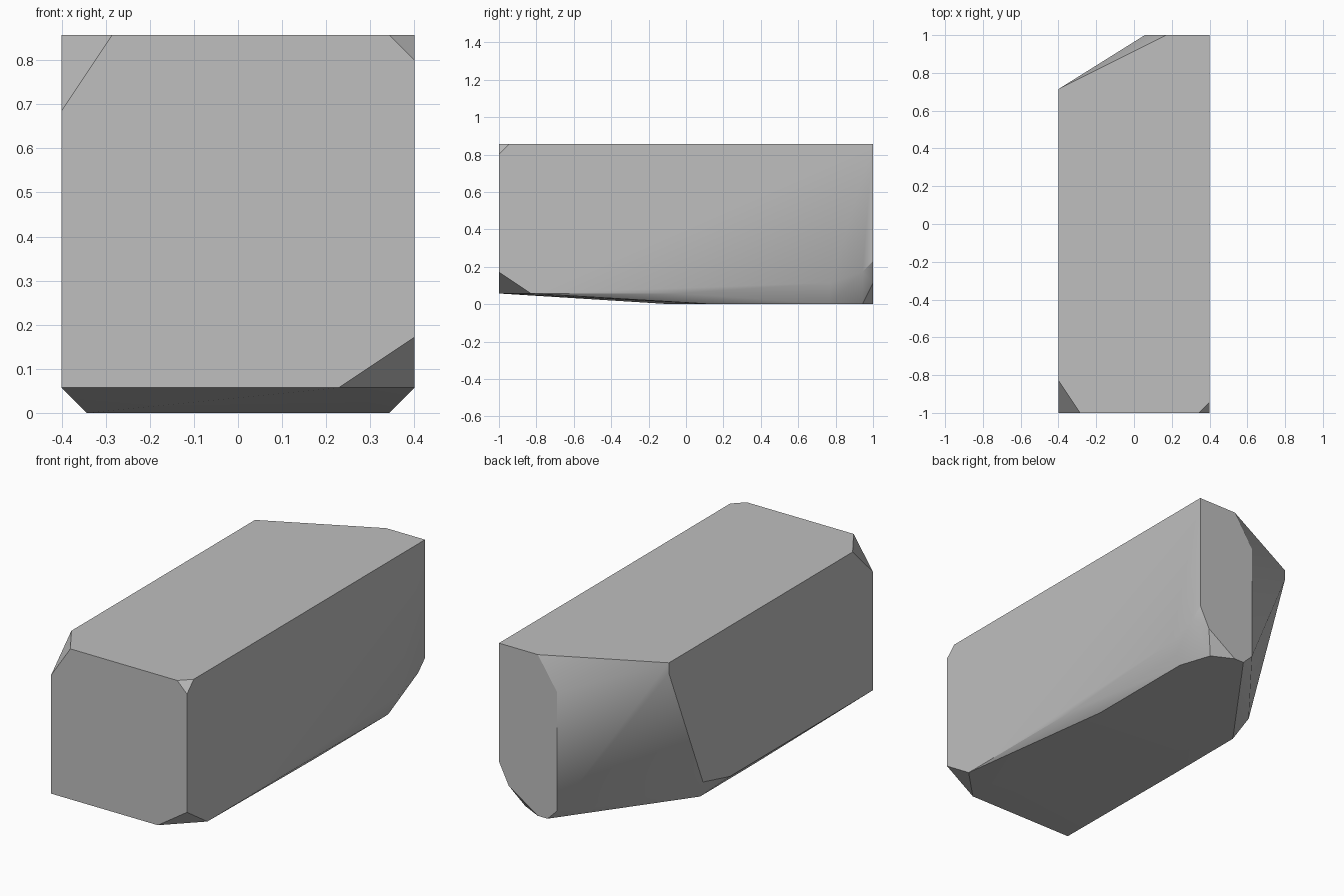
import bpy
import bmesh
import math
from mathutils import Vector

if "Cube" in bpy.data.objects:
    bpy.data.objects.remove(bpy.data.objects["Cube"], do_unlink=True)

# The block is laid out on a grid of whole steps: width, length and height
WIDTH, LENGTH, HEIGHT = 14, 35, 15
STEP = 2 / LENGTH


def make_material(name, value):
    material = bpy.data.materials.new(name)
    material.use_nodes = True
    colour = (value, value, value, 1)
    material.diffuse_color = colour
    material.node_tree.nodes["Principled BSDF"].inputs["Base Color"].default_value = colour
    return material


def corner_cut(corner, size):
    """Three points left when a box corner is sliced off."""
    points = []
    for axis in range(3):
        point = list(corner)
        point[axis] += size[axis]
        points.append(tuple(point))
    return points


# Front end: one large and one small top cut, one lower cut, one plain corner
front_end = (
    corner_cut((0, 0, HEIGHT), (2, 3, -3))
    + corner_cut((WIDTH, 0, HEIGHT), (-1, 1, -1))
    + corner_cut((WIDTH, 0, 1), (-3, 3, 2))
    + [(0, 0, 1)]
)

# Back end: narrow outline given as width and height, plus a lower cut
back_outline = [(14, 15), (10, 15), (8, 12), (8, 1), (9, 0), (10, 0), (13, 2), (14, 4)]
back_end = [(x, LENGTH, z) for x, z in back_outline] + [(12, 34, 0)]

# Sides: lower edges given as length and height, with the slanted rear edge
right_side = [(0, y, z) for y, z in [(30, 15), (30, 14), (25, 2), (21, 1)]]
left_side = [(WIDTH, y, z) for y, z in [(17, 1), (31, 2), (34, 3)]]

# Underside: flat patch set one step in from each side
underside = [(x, y, 0) for x, y in [(1, 16), (1, 24), (13, 20), (13, 31)]]

# Wrap the points into one faceted solid
bm = bmesh.new()
centre = Vector((WIDTH / 2, LENGTH / 2, 0))
for point in front_end + back_end + right_side + left_side + underside:
    bm.verts.new((Vector(point) - centre) * STEP)
hull = bmesh.ops.convex_hull(bm, input=bm.verts[:])
spare = {g for g in hull["geom_interior"] + hull["geom_unused"]
         if isinstance(g, bmesh.types.BMVert)}
bmesh.ops.delete(bm, geom=list(spare), context="VERTS")
bmesh.ops.dissolve_limit(bm, angle_limit=math.radians(0.1),
                         verts=bm.verts[:], edges=bm.edges[:])
bmesh.ops.recalc_face_normals(bm, faces=bm.faces[:])

mesh = bpy.data.meshes.new("faceted_block")
bm.to_mesh(mesh)
bm.free()
mesh.materials.append(make_material("plain grey", 0.52))

block = bpy.data.objects.new("faceted_block", mesh)
bpy.context.collection.objects.link(block)

# Soft shading over shallow bends, sharp at the main edges
bpy.ops.object.select_all(action="DESELECT")
block.select_set(True)
bpy.context.view_layer.objects.active = block
bpy.ops.object.shade_smooth_by_angle(angle=math.radians(30))
